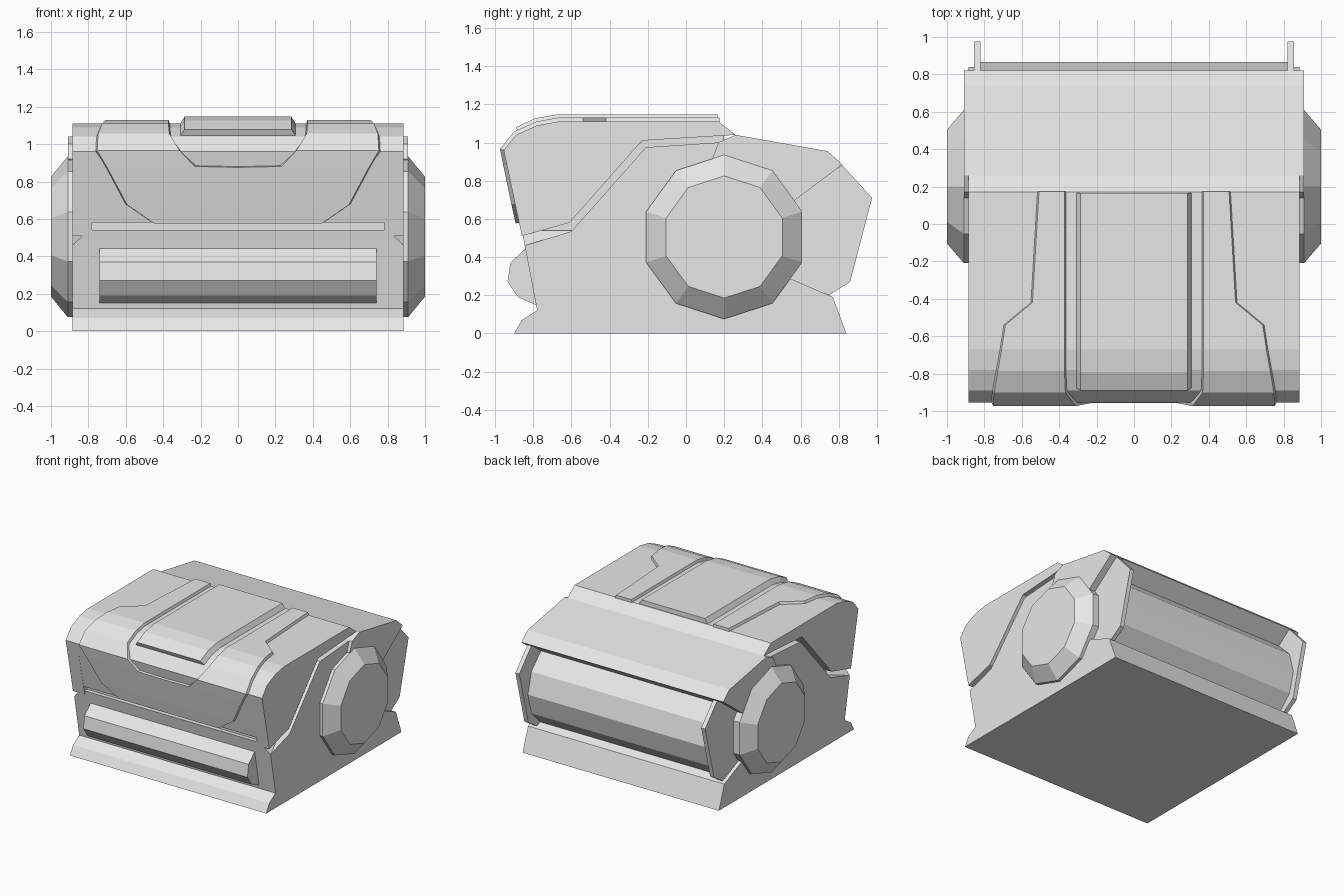
import bpy, bmesh, math
from mathutils import Vector

cube = bpy.data.objects.get("Cube")
if cube:
    bpy.data.objects.remove(cube, do_unlink=True)

grey = bpy.data.materials.new("plain_grey")
grey.use_nodes = True
grey.diffuse_color = (0.8, 0.8, 0.8, 1)
grey.node_tree.nodes["Principled BSDF"].inputs["Base Color"].default_value = (0.8, 0.8, 0.8, 1)


def finish(name, bm, mirror=False):
    bmesh.ops.recalc_face_normals(bm, faces=bm.faces)
    mesh = bpy.data.meshes.new(name)
    bm.to_mesh(mesh)
    bm.free()
    mesh.materials.append(grey)
    obj = bpy.data.objects.new(name, mesh)
    bpy.context.collection.objects.link(obj)
    if mirror:
        obj.modifiers.new("mirror", 'MIRROR')
    return obj


def extrude(name, profile, x0, x1, mirror=False):
    """Side profile of (y, z) points extruded along x."""
    bm = bmesh.new()
    face = bm.faces.new([bm.verts.new((x0, y, z)) for y, z in profile])
    geom = bmesh.ops.extrude_face_region(bm, geom=[face])["geom"]
    moved = [v for v in geom if isinstance(v, bmesh.types.BMVert)]
    bmesh.ops.translate(bm, verts=moved, vec=(x1 - x0, 0, 0))
    return finish(name, bm, mirror)


def panel(name, stations, height, taper):
    """Raised plate following the lid; stations are (y, z, inner x, outer x)."""
    bm = bmesh.new()
    rings = []
    for i, (y, z, xin, xout) in enumerate(stations):
        a, b = stations[max(i - 1, 0)], stations[min(i + 1, len(stations) - 1)]
        n = Vector((0, b[1] - a[1], a[0] - b[0])).normalized()
        n = Vector((0, n.y, n.z))
        base = Vector((0, y, z))
        tin = xin + taper if xin > 0 else 0
        ring = []
        for x, h in ((xin, -0.01), (tin, height), (xout - taper, height), (xout, -0.01)):
            p = base + n * h
            ring.append(bm.verts.new((x, p.y, p.z)))
        rings.append(ring)
    for r, s in zip(rings, rings[1:]):
        for k in range(4):
            quad = [r[k], r[(k + 1) % 4], s[(k + 1) % 4], s[k]]
            if any(v.co.x > 0.001 for v in quad):
                bm.faces.new(quad)
    bm.faces.new(rings[0])
    bm.faces.new(rings[-1])
    return finish(name, bm, True)


# Lower body
extrude("lower_body", [(-.9, 0), (-.86, .07), (-.78, .12), (-.845, .46), (-.6, .535),
                       (-.21, .975), (.17, 1.0), (.25, .95), (.5, .69), (.54, .29),
                       (.77, .19), (.84, 0)], -.885, .885)
extrude("seam_core", [(-.825, .4), (-.83, .6), (-.6, .62), (-.2, 1.04),
                      (.2, 1.04), (.2, .4)], -.79, .79)

# Raised front sill with sloping ends
bm = bmesh.new()
sill = [(-.885, .46), (-.8, .54), (.8, .54), (.885, .46)]
front = [bm.verts.new((x, -.845 - (z - .46) * .2, z)) for x, z in sill]
back = [bm.verts.new((x, -.6, z)) for x, z in sill]
bm.faces.new(front)
bm.faces.new(back)
for k in range(4):
    j = (k + 1) % 4
    bm.faces.new([front[k], front[j], back[j], back[k]])
finish("front_sill", bm)

# Front bumper bar
extrude("front_bar", [(-.7, .445), (-.84, .445), (-.92, .37), (-.935, .27),
                      (-.88, .19), (-.79, .15), (-.7, .15)], -.74, .74)

# Lid: main shell and deeper side cheeks
crown = [(.26, 1.04), (.17, 1.11), (-.67, 1.11), (-.78, 1.09), (-.89, 1.04), (-.955, .96)]
rim = [(-.61, .58), (-.23, 1.01)]
extrude("lid", crown + [(-.873, .58)] + rim, -.78, .78)
extrude("lid_cheek", crown + [(-.86, .51)] + rim, .78, .885, True)

# Raised lid panels
panel("lid_outer_panel", [(.175, 1.11, .36, .52), (-.42, 1.11, .36, .555),
                          (-.54, 1.11, .36, .70), (-.67, 1.11, .36, .72),
                          (-.78, 1.09, .36, .74), (-.89, 1.04, .355, .76),
                          (-.955, .96, .30, .765), (-.938, .885, .22, .715),
                          (-.937, .88, 0, .712), (-.895, .68, 0, .605),
                          (-.873, .58, 0, .46)], .02, .012)
panel("lid_centre_panel", [(.165, 1.11, 0, .315), (-.67, 1.11, 0, .315),
                           (-.78, 1.09, 0, .315), (-.875, 1.045, 0, .315)], .038, .03)

# Rear cover, end fins and drum
extrude("rear_cover", [(.17, 1.0), (.26, 1.04), (.74, .955), (.82, .885),
                       (.56, .69), (.3, .6), (.14, .92)], -.91, .91)
extrude("rear_fin", [(.5, .3), (.75, .2), (.86, .27), (.975, .71), (.82, .88), (.5, .7)],
        .82, .855, True)
angles = [math.tau * k / 12 for k in range(12)]
extrude("rear_drum", [(.525 + .34 * math.cos(a), .5 + .34 * math.sin(a)) for a in angles],
        -.82, .82)

# Ten-sided side hubs with a sloped rim
bm = bmesh.new()
rings = []
for x, r in ((.8, .43), (.91, .43), (1.0, .32)):
    rings.append([bm.verts.new((x, .2 + r * math.sin(math.tau * k / 10),
                                .505 + r * math.cos(math.tau * k / 10))) for k in range(10)])
for r, s in zip(rings, rings[1:]):
    for k in range(10):
        j = (k + 1) % 10
        bm.faces.new([r[k], r[j], s[j], s[k]])
bm.faces.new(rings[0])
bm.faces.new(rings[-1])
finish("side_hub", bm, True)
